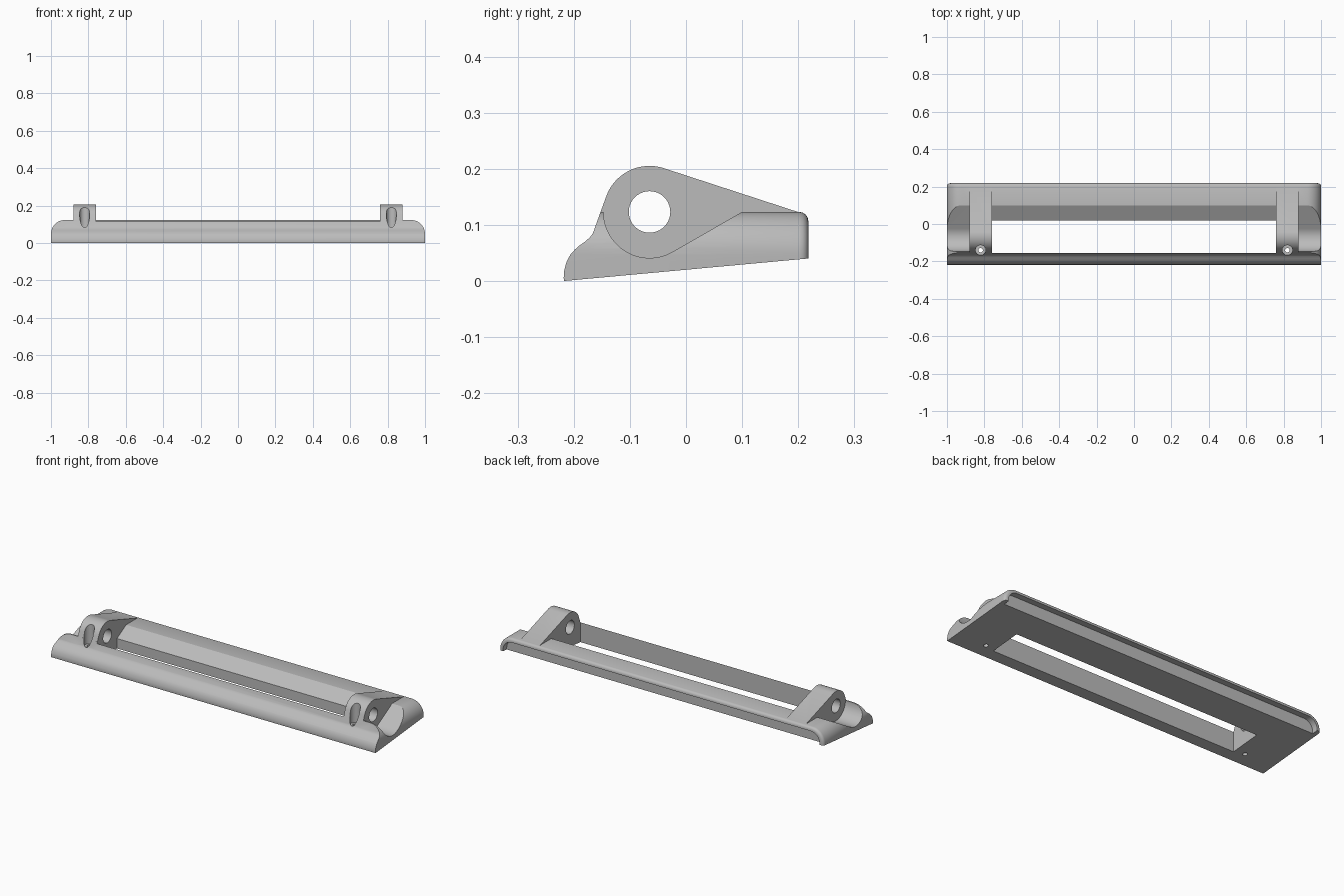
import bpy, bmesh
from math import sin, cos, radians

if "Cube" in bpy.data.objects:
    bpy.data.objects.remove(bpy.data.objects["Cube"])

grey = bpy.data.materials.new("light_grey")
grey.use_nodes = True
COLOUR = (0.5, 0.5, 0.5, 1)
grey.diffuse_color = COLOUR
grey.node_tree.nodes["Principled BSDF"].inputs["Base Color"].default_value = COLOUR

HUB_Y, HUB_Z, HUB_R = -0.065, 0.123, 0.082
DECK = 0.123               # height of the flat top
CHEEK_IN, CHEEK_OUT = 0.76, 0.88


def arc(cx, cy, r, start, end, steps):
    angles = [radians(start + (end - start) * i / steps) for i in range(steps + 1)]
    return [(cx + r * cos(a), cy + r * sin(a)) for a in angles]


def prism(name, points, axis, low, high, bevel=0):
    """Extrude a 2D outline along one axis; bevel rounds the rim of the far cap."""
    place = {"x": lambda p, t: (t, p[0], p[1]),
             "y": lambda p, t: (p[0], t, p[1]),
             "z": lambda p, t: (p[0], p[1], t)}[axis]
    bm = bmesh.new()
    near = [bm.verts.new(place(p, low)) for p in points]
    far = [bm.verts.new(place(p, high)) for p in points]
    bm.faces.new(near)
    cap = bm.faces.new(far)
    for i in range(len(points)):
        j = (i + 1) % len(points)
        bm.faces.new((near[i], near[j], far[j], far[i]))
    bmesh.ops.recalc_face_normals(bm, faces=bm.faces)
    if bevel:
        bmesh.ops.bevel(bm, geom=list(cap.edges), offset=bevel, segments=4,
                        profile=0.5, affect='EDGES')
    mesh = bpy.data.meshes.new(name)
    bm.to_mesh(mesh)
    bm.free()
    mesh.materials.append(grey)
    obj = bpy.data.objects.new(name, mesh)
    bpy.context.collection.objects.link(obj)
    return obj


def combine(target, tool, operation):
    """Apply a boolean and remove the tool object."""
    tool.hide_render = True
    mod = target.modifiers.new("cut", 'BOOLEAN')
    mod.object, mod.operation, mod.solver = tool, operation, 'EXACT'
    bpy.ops.object.select_all(action='DESELECT')
    bpy.context.view_layer.objects.active = target
    target.select_set(True)
    bpy.ops.object.modifier_apply(modifier=mod.name)
    bpy.data.objects.remove(tool)


def arch(half_width, top, r):
    """Front outline with rounded upper corners."""
    return ([(-half_width, -0.1), (half_width, -0.1)]
            + arc(half_width - r, top - r, r, 0, 90, 12)
            + arc(r - half_width, top - r, r, 90, 180, 12))


# Bracket body: side profile limited by the round-ended front outline
front_curve = [(-0.166, 0.085), (-0.171, 0.078), (-0.18, 0.07), (-0.19, 0.063),
               (-0.198, 0.056), (-0.206, 0.047), (-0.213, 0.034), (-0.217, 0.019),
               (-0.218, 0.005), (-0.217, 0)]
body = prism("bracket_body", [(0.25, 0.043), (0.25, 0.16), (-0.139, 0.16)] + front_curve,
             "x", -1, 1)
combine(body, prism("end_shape", arch(1, DECK, 0.075), "y", -0.3, 0.218, 0.016), 'INTERSECT')

# Round trough with a sloped back, running the whole length
trough = arc(HUB_Y, HUB_Z, HUB_R, 180, 300, 28) + [(0.1, DECK), (0.1, 0.2), (-0.147, 0.2)]
combine(body, prism("trough", trough, "x", -1.1, 1.1), 'DIFFERENCE')

# Pivot cheeks
cheek = (arc(HUB_Y, HUB_Z, HUB_R, 72.3, 160.8, 24)
         + [(-0.166, 0.085), (-0.16, 0.03), (0.19, 0.06), (0.204, 0.1), (0.204, 0.1215)])
for side in (-1, 1):
    low, high = sorted((side * CHEEK_IN, side * CHEEK_OUT))
    combine(body, prism("pivot_cheek", cheek, "x", low, high), 'UNION')

# Window through the middle
window = [(-CHEEK_IN, -0.155), (CHEEK_IN, -0.155), (CHEEK_IN, 0.02), (-CHEEK_IN, 0.02)]
combine(body, prism("window", window, "z", -0.1, 0.3), 'DIFFERENCE')

# Recess under the back rim
combine(body, prism("back_recess", arch(0.976, 0.102, 0.055), "y", 0.185, 0.3), 'DIFFERENCE')

# Pivot bore, then counterbored screw holes
bore = arc(HUB_Y, HUB_Z, 0.037, 0, 360, 40)[:-1]
combine(body, prism("pivot_bore", bore, "x", -1.1, 1.1), 'DIFFERENCE')
for side in (-1, 1):
    for radius, bottom in ((0.027, 0.08), (0.012, -0.1)):
        hole = arc(side * 0.82, -0.14, radius, 0, 360, 28)[:-1]
        combine(body, prism("screw_hole", hole, "z", bottom, 0.3), 'DIFFERENCE')

bpy.ops.object.select_all(action='DESELECT')
body.select_set(True)
bpy.context.view_layer.objects.active = body
bpy.ops.object.shade_smooth_by_angle(angle=radians(25))
